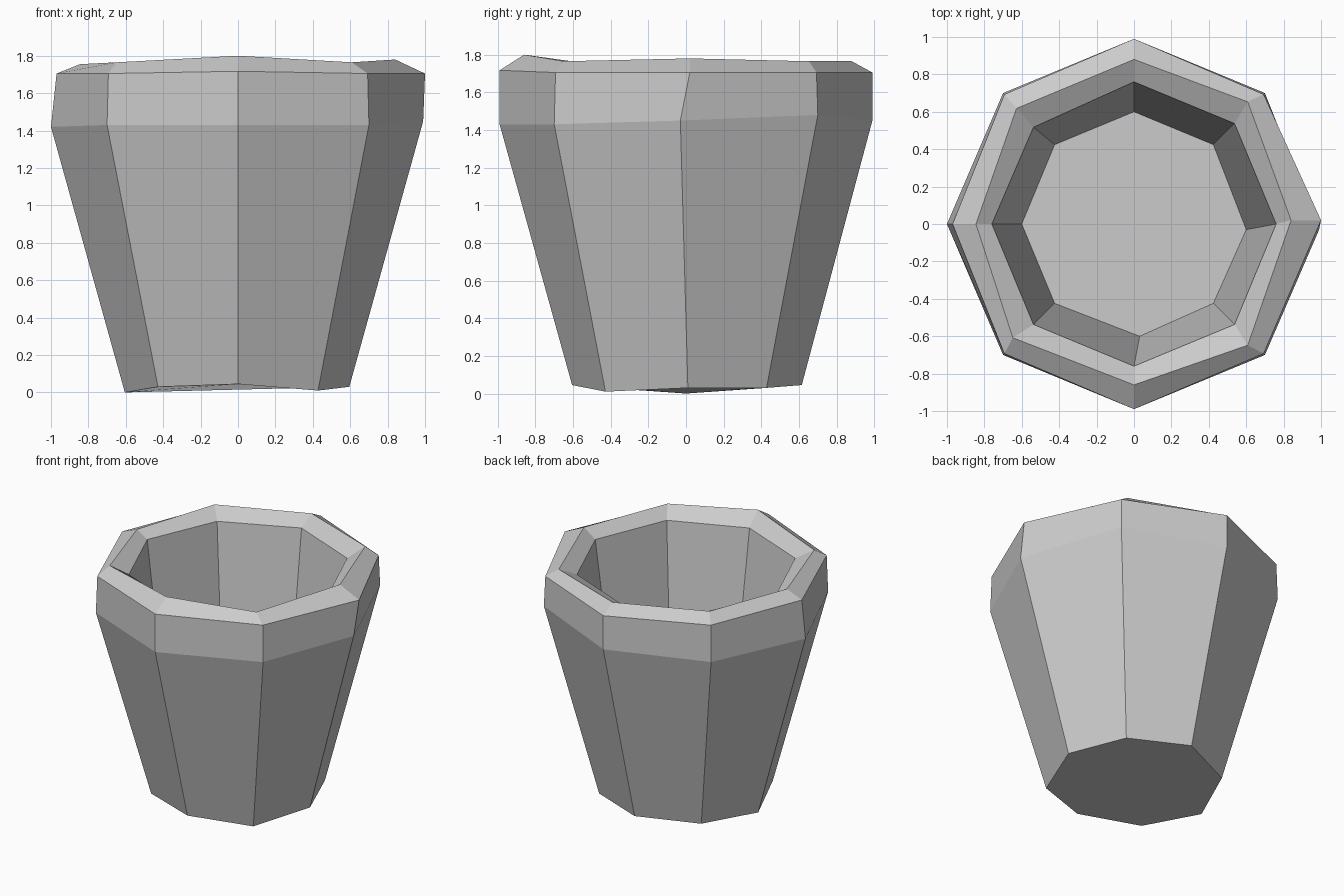
import bpy
import bmesh
from math import cos, sin, radians
from mathutils import Vector

SIDES = 8

default = bpy.data.objects.get("Cube")
if default:
    bpy.data.objects.remove(default, do_unlink=True)


def make_material(name, color):
    mat = bpy.data.materials.new(name)
    mat.use_nodes = True
    mat.diffuse_color = color
    mat.node_tree.nodes["Principled BSDF"].inputs["Base Color"].default_value = color
    return mat


# Corner order: right, back right, back, back left, left, front left, front, front right
RIGHT, BACK_RIGHT, BACK, BACK_LEFT, LEFT, FRONT_LEFT, FRONT, FRONT_RIGHT = range(SIDES)

# Ring name: radius and base height, from the underside up, over the rim and down inside
rings = {
    "base": (0.605, 0.03),
    "shoulder": (0.99, 1.43),
    "collar": (0.98, 1.705),
    "rim": (0.86, 1.765),
    "lip": (0.76, 1.70),
    "floor": (0.6, 0.38),
}

# Hand-hewn unevenness: small shifts of single corners
nudges = {
    ("base", LEFT): (0, 0, -0.03),
    ("base", FRONT): (0, 0, 0.015),
    ("base", BACK): (0, 0.01, 0.015),
    ("base", FRONT_RIGHT): (0, 0, -0.02),
    ("base", RIGHT): (-0.01, 0.01, 0),
    ("shoulder", LEFT): (-0.01, 0, -0.01),
    ("shoulder", RIGHT): (0, -0.03, 0.02),
    ("shoulder", BACK_RIGHT): (0, 0, 0.05),
    ("shoulder", BACK): (0, 0, 0.02),
    ("collar", LEFT): (0.01, 0, 0),
    ("collar", RIGHT): (0.02, 0.02, 0),
    ("collar", FRONT): (0, -0.01, 0.012),
    ("collar", BACK): (0, 0.01, 0),
    ("rim", LEFT): (0.015, 0, -0.01),
    ("rim", RIGHT): (-0.02, 0.02, 0.015),
    ("rim", FRONT): (0, 0, 0.035),
    ("rim", BACK): (0, 0.02, 0),
    ("rim", BACK_RIGHT): (0, 0.045, 0),
    ("rim", FRONT_RIGHT): (0, -0.04, 0),
    ("rim", FRONT_LEFT): (-0.04, 0, 0),
    ("rim", BACK_LEFT): (-0.02, 0.01, 0),
    ("lip", BACK_LEFT): (0, -0.02, 0),
    ("floor", RIGHT): (0, -0.03, 0),
    ("floor", FRONT): (0.03, 0, 0),
}

# Pot: bridge each ring to the next, then cap the underside and the inner floor
bm = bmesh.new()
loops = []
for name, (radius, height) in rings.items():
    loop = []
    for corner in range(SIDES):
        angle = radians(corner * 360 / SIDES)
        point = Vector((radius * cos(angle), radius * sin(angle), height))
        point += Vector(nudges.get((name, corner), (0, 0, 0)))
        loop.append(bm.verts.new(point))
    loops.append(loop)

for low, high in zip(loops, loops[1:]):
    for i in range(SIDES):
        j = (i + 1) % SIDES
        bm.faces.new((low[i], low[j], high[j], high[i]))
bm.faces.new(reversed(loops[0]))
bm.faces.new(loops[-1])
bmesh.ops.recalc_face_normals(bm, faces=bm.faces)

mesh = bpy.data.meshes.new("pot")
bm.to_mesh(mesh)
bm.free()
mesh.materials.append(make_material("plain grey", (0.6, 0.6, 0.6, 1)))
pot = bpy.data.objects.new("pot", mesh)
bpy.context.collection.objects.link(pot)
